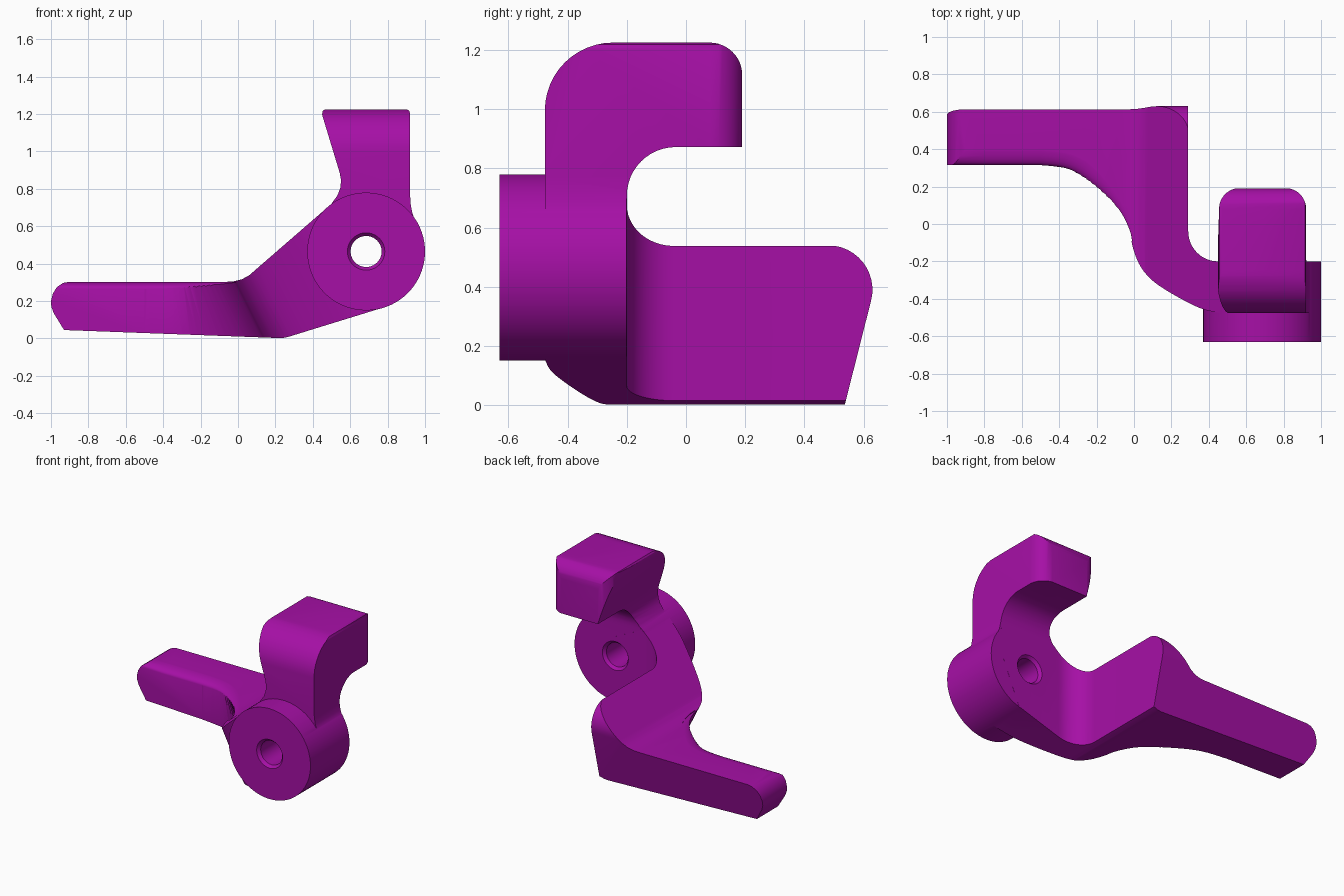
import bpy, bmesh
from math import cos, sin, radians, pi
from mathutils import Vector

if "Cube" in bpy.data.objects:
    bpy.data.objects.remove(bpy.data.objects["Cube"])


def loft(name, rings):
    """Solid skinned through closed rings of equal length, capped at both ends."""
    bm = bmesh.new()
    vs = [[bm.verts.new(p) for p in r] for r in rings]
    n = len(rings[0])
    for a, b in zip(vs, vs[1:]):
        for i in range(n):
            j = (i + 1) % n
            bm.faces.new((a[i], a[j], b[j], b[i]))
    bm.faces.new(vs[0])
    bm.faces.new(vs[-1])
    bmesh.ops.recalc_face_normals(bm, faces=bm.faces)
    me = bpy.data.meshes.new(name)
    bm.to_mesh(me)
    bm.free()
    ob = bpy.data.objects.new(name, me)
    bpy.context.collection.objects.link(ob)
    return ob


def arc(cx, cy, r, a0, a1, n=12):
    return [(cx + r * cos(radians(a0 + (a1 - a0) * i / n)),
             cy + r * sin(radians(a0 + (a1 - a0) * i / n))) for i in range(n + 1)]


def smooth_path(pts, n=5):
    """Catmull-Rom curve through the points."""
    out = []
    p = [Vector(q) for q in [pts[0]] + pts + [pts[-1]]]
    for a, b, c, d in zip(p, p[1:], p[2:], p[3:]):
        for i in range(n):
            t = i / n
            out.append(tuple(0.5 * (2 * b + (c - a) * t + (2 * a - 5 * b + 4 * c - d) * t * t
                                    + (3 * b - a - 3 * c + d) * t ** 3)))
    return out + [tuple(pts[-1])]


def front_prism(name, prof, y0=-1, y1=1):
    return loft(name, [[(x, y, z) for x, z in prof] for y in (y0, y1)])


def side_prism(name, prof):
    return loft(name, [[(x, y, z) for y, z in prof] for x in (-1.5, 1.5)])


def combine(ob, other, op):
    m = ob.modifiers.new(op, 'BOOLEAN')
    m.operation, m.object, m.solver = op, other, 'EXACT'
    bpy.context.view_layer.objects.active = ob
    bpy.ops.object.modifier_apply(modifier=m.name)
    bpy.data.objects.remove(other)


# Lever and web: front outline
lever_front = ([(-.93, .045), (-.985, .135), (-.998, .17), (-1, .2), (-.99, .24), (-.968, .275),
                (-.935, .297), (-.9, .303), (-.06, .303), (-.02, .306), (.02, .316), (.06, .338),
                (.477, .70), (.685, .6), (.9, .465), (.773, .164),
                (.28, .012), (.255, .005), (.23, .002), (.2, .003)])
body = front_prism("lever_body", lever_front)

# Plan outline: the S-shaped front face leans with height, the back is upright
s_curve = smooth_path([(-.5, .315), (-.35, .293), (-.21, .205), (-.09, .085), (-.025, -.03),
                       (0, -.13), (.045, -.225), (.13, -.3), (.29, -.375), (.5, -.45), (.65, -.475)])
inner = [(1.2, -.2)] + arc(.45, -.04, .16, 270, 180) + [(.29, .8), (-1.2, .8), (-1.2, .315)]


def plan_ring(z):
    lean = [(x - .5 * (z - .3) * min(1, max(0, (x + .5) / .4)), y, z) for x, y in s_curve]
    return lean + [(1.2, -.475, z)] + [(x, y, z) for x, y in inner]


combine(body, loft("plan_cutter", [plan_ring(-.1), plan_ring(.9)]), 'INTERSECT')

# Slanted, rounded rear end
rear = [(-1, -.1), (.511, -.1)] + arc(.48, .39, .15, -14, 90) + [(.4, .56), (.4, 1), (-1, 1)]
combine(body, side_prism("rear_cutter", rear), 'INTERSECT')

# Rounded upper front edge of the lever, fading out at the web
path = [Vector(p) for p in [(-1.1, .315), (-.8, .315)] + s_curve[:24]]
rings = []
for i, p in enumerate(path):
    t = path[min(i + 1, len(path) - 1)] - path[max(i - 1, 0)]
    nrm = Vector((-t.y, t.x)).normalized()
    k = min(1, max(.08, (len(path) - 1 - i) / 16))
    sect = [(-.04, .31 - .045 * k)]
    sect += [(.1 * k * (1 - cos(a)), .304 - .039 * k * (1 - sin(a)))
             for a in (j * pi / 12 for j in range(7))]
    sect += [(.1 * k, .312), (-.04, .312)]
    rings.append([(p.x + nrm.x * s, p.y + nrm.y * s, z) for s, z in sect])
combine(body, loft("edge_cutter", rings), 'DIFFERENCE')

# Hooked finger
finger_front = [(.685, .465), (.47, .68), (.505, .728), (.532, .765), (.547, .805), (.551, .845),
                (.544, .885), (.45, 1.195), (.451, 1.212), (.458, 1.222), (.47, 1.225),
                (.9, 1.225), (.914, 1.219), (.92, 1.205), (.92, .77), (.923, .72), (.931, .675),
                (.945, .635), (.9, .55)]
finger = front_prism("hook_finger", finger_front)
hook_side = ([(-.477, .3)] + arc(-.247, .995, .23, 180, 90) + arc(.08, 1.115, .11, 90, 0)
             + [(.19, .872)] + arc(-.035, .707, .165, 90, 180) + [(-.21, .3)])
combine(finger, side_prism("hook_cutter", hook_side), 'INTERSECT')
tip = [(.3, -.8), (1.1, -.8), (1.1, -.1), (.921, -.1)] + arc(.81, .082, .11, 0, 90) \
    + arc(.565, .082, .11, 90, 180) + [(.449, -.1), (.3, -.1)]
combine(finger, loft("tip_cutter", [[(x, y, z) for x, y in tip] for z in (0, 1.5)]), 'INTERSECT')

# Pivot boss
boss = front_prism("pivot_boss", arc(.685, .465, .315, 0, 360 * 71 / 72, 71), -.63, -.2005)
combine(body, boss, 'UNION')
combine(body, finger, 'UNION')

# Chamfered pivot hole
hole = [(-.7, .1), (-.63, .1), (-.61, .083), (-.22, .083), (-.2, .1), (-.1, .1)]
combine(body, loft("hole_cutter", [[(x, y, z) for x, z in arc(.685, .465, r, 0, 360 * 39 / 40, 39)]
                                   for y, r in hole]), 'DIFFERENCE')

# Finish
mat = bpy.data.materials.new("purple")
mat.diffuse_color = (.38, .005, .38, 1)
mat.use_nodes = True
mat.node_tree.nodes["Principled BSDF"].inputs["Base Color"].default_value = mat.diffuse_color
body.data.materials.clear()
body.data.materials.append(mat)
bpy.ops.object.select_all(action='DESELECT')
body.select_set(True)
bpy.context.view_layer.objects.active = body
bpy.ops.object.shade_smooth_by_angle(angle=radians(30))
